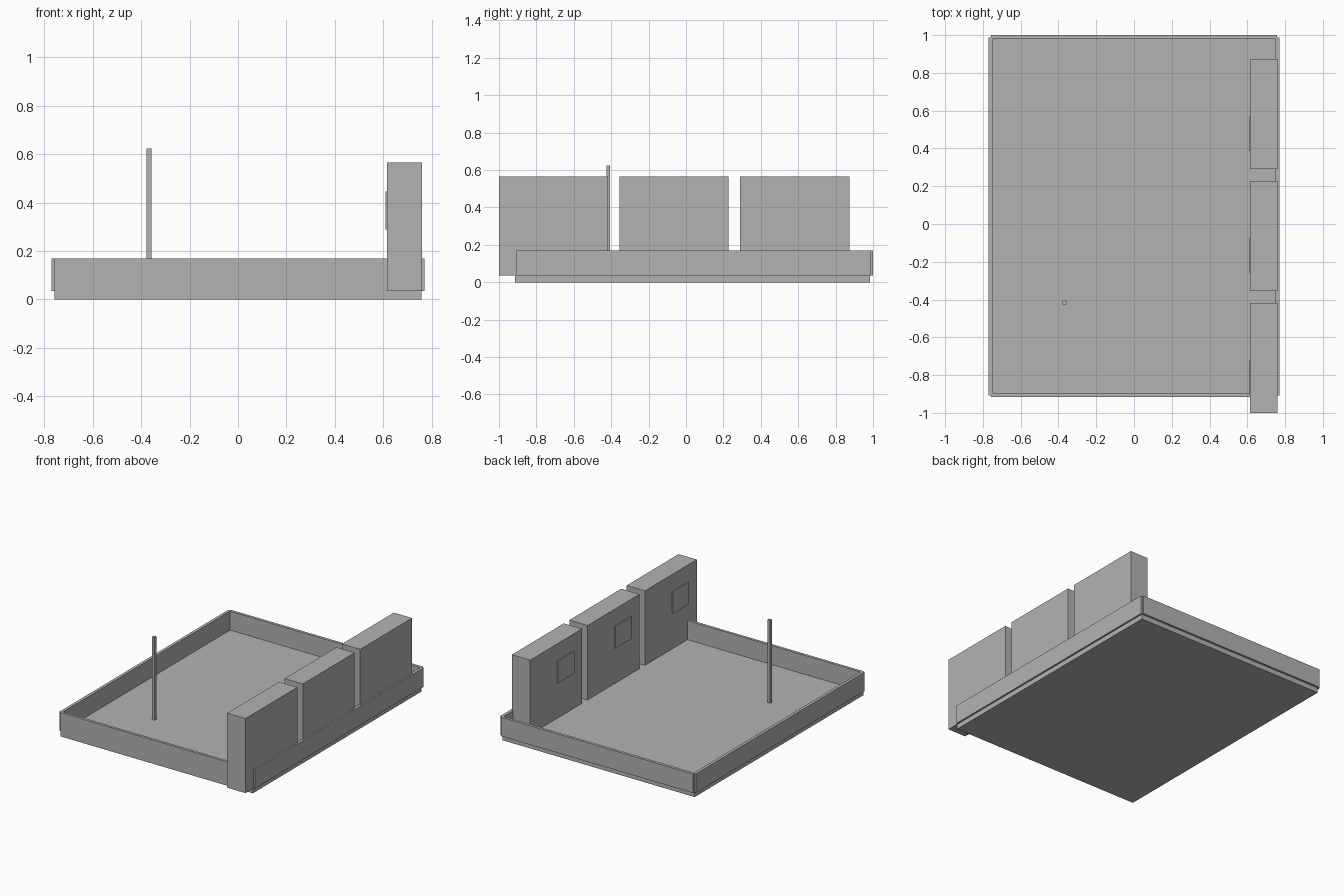
import bpy

if "Cube" in bpy.data.objects:
    bpy.data.objects.remove(bpy.data.objects["Cube"])

grey = bpy.data.materials.new("plain_grey")
grey.diffuse_color = (0.45, 0.45, 0.45, 1)
grey.use_nodes = True
grey.node_tree.nodes["Principled BSDF"].inputs["Base Color"].default_value = grey.diffuse_color


def box(name, x, y, z):
    """Axis-aligned box from (min, max) ranges."""
    size = [r[1] - r[0] for r in (x, y, z)]
    bpy.ops.mesh.primitive_cube_add(size=1, location=[sum(r) / 2 for r in (x, y, z)])
    ob = bpy.context.object
    ob.name = name
    ob.scale = size
    bpy.ops.object.transform_apply(location=False, rotation=False, scale=True)
    ob.data.materials.append(grey)
    return ob


FLOOR_TOP = 0.035
WALL_Z = (FLOOR_TOP, 0.17)
X = (-0.757, 0.757)

# Floor slab
box("floor", X, (-0.914, 0.984), (0, FLOOR_TOP))

# Low perimeter walls
box("front_wall", X, (-0.915, -0.896), WALL_Z)
box("back_wall", X, (0.98, 1.0), WALL_Z)
for side, s in (("left", -1), ("right", 1)):
    xs = sorted((s * 0.749, s * 0.77))
    box(side + "_wall", xs, (-0.907, 0.987), WALL_Z)

# Row of tall cabinets, each with a thin panel facing the room
for i in range(3):
    y = -1.0 + i * 0.645
    box(f"cabinet_{i + 1}", (0.615, 0.759), (y, y + 0.583), (FLOOR_TOP, 0.565))
    box(f"cabinet_panel_{i + 1}", (0.608, 0.616), (y + 0.097, y + 0.28), (0.288, 0.445))

# Thin standing post
box("post", (-0.378, -0.357), (-0.426, -0.406), (FLOOR_TOP, 0.624))
